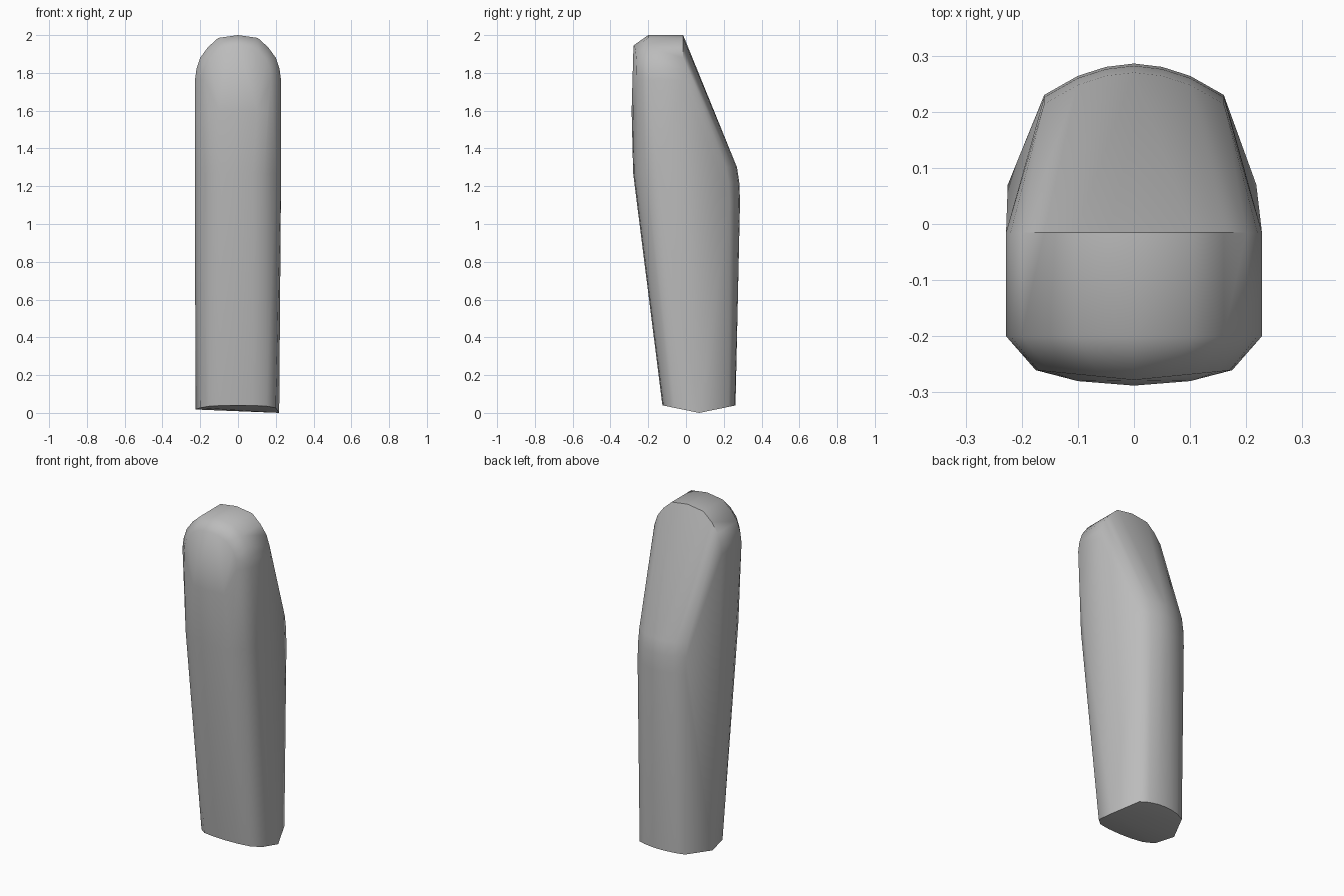
import bpy
import bmesh
import math

cube = bpy.data.objects.get("Cube")
if cube:
    bpy.data.objects.remove(cube, do_unlink=True)

mat = bpy.data.materials.new("plain grey")
mat.use_nodes = True
grey = (0.5, 0.5, 0.5, 1)
mat.diffuse_color = grey
mat.node_tree.nodes["Principled BSDF"].inputs["Base Color"].default_value = grey

points = []


def add(x, y, z):
    """Add a point and its mirror image."""
    points.append((x, y, z))
    if x:
        points.append((-x, y, z))


# Rounded head: the same arch at the rear ridge and at the front shoulder
for y in (-0.015, -0.2):
    for x, z in ((0, 2), (0.105, 1.985), (0.16, 1.935), (0.2, 1.88), (0.22, 1.82), (0.228, 1.76)):
        add(x, y, z)

# Bevelled front panel
for x, z in ((0, 1.945), (0.06, 1.938), (0.11, 1.912), (0.15, 1.87), (0.17, 1.82), (0.175, 1.76)):
    add(x, -0.278 + 0.1 * x, z)
for x, y in ((0, -0.288), (0.1, -0.28), (0.16, -0.262)):
    add(x, y, 1.6)
for x, y in ((0, -0.28), (0.08, -0.275), (0.14, -0.258), (0.2, -0.21), (0.228, -0.15)):
    add(x, y, 1.27)

# Rounded back with its bend
for y_shift, z in ((-0.016, 1.3), (-0.004, 1.22), (0, 1.12)):
    for x, y in ((0, 0.286), (0.05, 0.28), (0.1, 0.264), (0.16, 0.23)):
        add(x, y + y_shift, z)

# Foot outline, rising to front and back from a low cross ridge
for x, y in ((0, -0.125), (0.08, -0.12), (0.15, -0.105), (0.2, -0.06),
             (0.15, 0.225), (0.1, 0.247), (0.05, 0.258), (0, 0.262)):
    add(x, y, 0.04 * abs(y - 0.07) / 0.195)
points += [(-0.225, 0.07, 0.018), (0.218, 0.07, 0)]

# Wrap the profiles in one solid
bm = bmesh.new()
for p in points:
    bm.verts.new(p)
hull = bmesh.ops.convex_hull(bm, input=bm.verts[:])
loose = [v for v in bm.verts if not v.link_faces]
bmesh.ops.delete(bm, geom=loose, context="VERTS")
bmesh.ops.recalc_face_normals(bm, faces=bm.faces[:])

mesh = bpy.data.meshes.new("body")
bm.to_mesh(mesh)
bm.free()
mesh.materials.append(mat)
body = bpy.data.objects.new("body", mesh)
bpy.context.collection.objects.link(body)
bpy.context.view_layer.objects.active = body
body.select_set(True)
bpy.ops.object.shade_smooth_by_angle(angle=math.radians(50))
